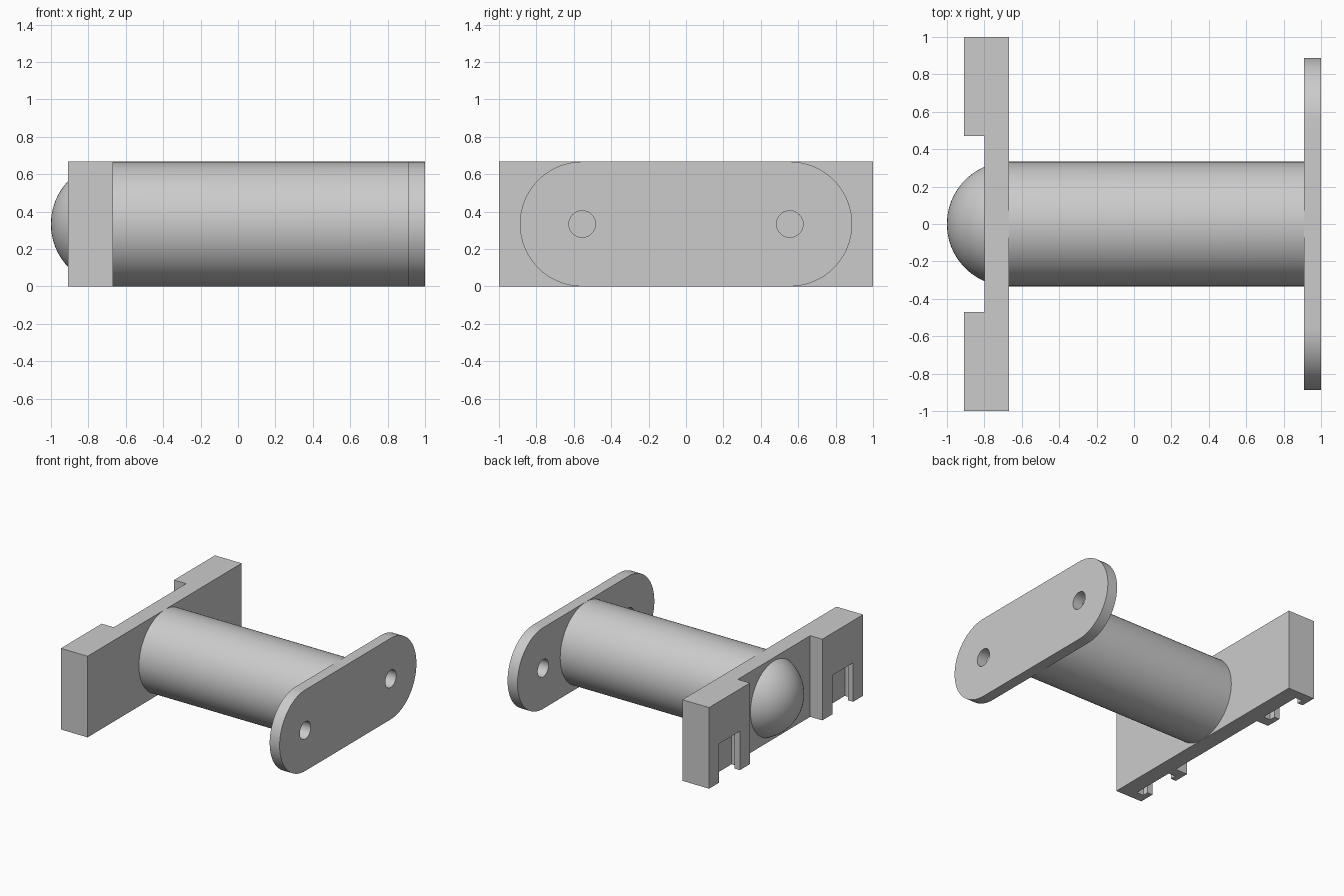
import bpy, bmesh, math
from mathutils import Vector

if "Cube" in bpy.data.objects:
    bpy.data.objects.remove(bpy.data.objects["Cube"])

R = 1 / 3                     # tube radius, also half the height
BAR_FRONT, BAR_STEP, BAR_BACK = -0.91, -0.8, -0.667
PLATE_IN, PLATE_OUT = 0.91, 1.0
HOLE_Y = 0.555

grey = bpy.data.materials.new("plain grey")
grey.use_nodes = True
grey.diffuse_color = (0.6, 0.6, 0.6, 1)
grey.node_tree.nodes["Principled BSDF"].inputs["Base Color"].default_value = (0.6, 0.6, 0.6, 1)


def finish(name, bm):
    bmesh.ops.recalc_face_normals(bm, faces=bm.faces)
    mesh = bpy.data.meshes.new(name)
    bm.to_mesh(mesh)
    bm.free()
    mesh.materials.append(grey)
    obj = bpy.data.objects.new(name, mesh)
    bpy.context.collection.objects.link(obj)
    return obj


def prism(name, points, direction):
    """Extrude a closed outline along a vector."""
    bm = bmesh.new()
    face = bm.faces.new([bm.verts.new(p) for p in points])
    new = bmesh.ops.extrude_face_region(bm, geom=[face], use_keep_orig=True)["geom"]
    verts = [v for v in new if isinstance(v, bmesh.types.BMVert)]
    bmesh.ops.translate(bm, verts=verts, vec=Vector(direction))
    return finish(name, bm)


def activate(obj):
    bpy.ops.object.select_all(action='DESELECT')
    obj.select_set(True)
    bpy.context.view_layer.objects.active = obj


def cut(obj, cutter):
    activate(obj)
    mod = obj.modifiers.new("cut", 'BOOLEAN')
    mod.operation, mod.solver, mod.object = 'DIFFERENCE', 'EXACT', cutter
    bpy.ops.object.modifier_apply(modifier=mod.name)
    bpy.data.objects.remove(cutter)


def smooth(obj):
    activate(obj)
    bpy.ops.object.shade_smooth_by_angle(angle=math.radians(30))


def arc(cy, radius, start, end, steps, x):
    angles = [start + (end - start) * i / steps for i in range(steps + 1)]
    return [(x, cy + radius * math.cos(a), R + radius * math.sin(a)) for a in angles]


# Crossbar with a wide recess in the middle of its outer side
half = [(BAR_BACK, 1), (BAR_FRONT, 1), (BAR_FRONT, 0.47), (BAR_STEP, 0.47)]
outline = half + [(x, -y) for x, y in reversed(half)]
bar = prism("crossbar", [(x, y, 0) for x, y in outline], (0, 0, 2 * R))

# T-shaped slots, open at the bottom of each end block
for side in (-1, 1):
    t_half = [(-1, 0.135), (-0.863, 0.135), (-0.863, 0.185), (BAR_STEP, 0.185)]
    t_shape = t_half + [(x, -w) for x, w in reversed(t_half)]
    cut(bar, prism("slot_cutter", [(x, side * 0.735 + w, -0.1) for x, w in t_shape],
                   (0, 0, 0.42)))

# Round-ended mounting plate with two screw holes
stadium = (arc(HOLE_Y, R, -math.pi / 2, math.pi / 2, 40, PLATE_IN)
           + arc(-HOLE_Y, R, math.pi / 2, 3 * math.pi / 2, 40, PLATE_IN))
plate = prism("mounting_plate", stadium, (PLATE_OUT - PLATE_IN, 0, 0))
for side in (-1, 1):
    ring = arc(side * HOLE_Y, 0.071, 0, 2 * math.pi, 40, PLATE_IN - 0.1)[:-1]
    cut(plate, prism("hole_cutter", ring, (0.3, 0, 0)))
smooth(plate)

# Tube with a domed end, lathed around the long axis
bm = bmesh.new()
profile = [(BAR_BACK - R * math.cos(a), R * math.sin(a))
           for a in [math.pi / 2 * i / 20 for i in range(21)]]
profile += [(PLATE_IN + 0.02, R), (PLATE_IN + 0.02, 0)]
verts = [bm.verts.new((x, 0, R + r)) for x, r in profile]
edges = [bm.edges.new(pair) for pair in zip(verts, verts[1:])]
bmesh.ops.spin(bm, geom=verts + edges, cent=(0, 0, R), axis=(1, 0, 0),
               angle=2 * math.pi, steps=80)
bmesh.ops.remove_doubles(bm, verts=bm.verts, dist=0.0001)
smooth(finish("domed_tube", bm))
